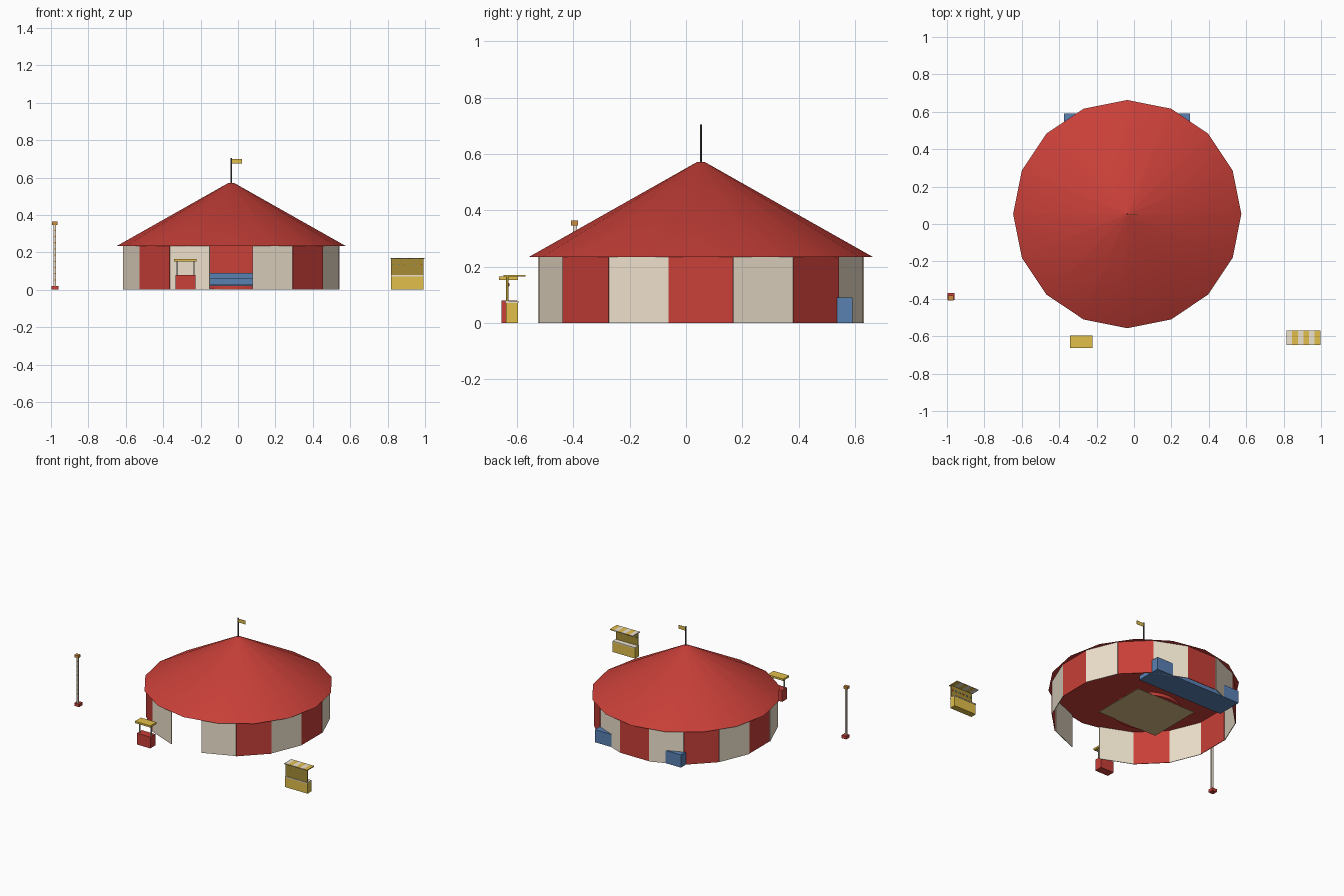
import bpy, bmesh, math
from mathutils import Vector

if "Cube" in bpy.data.objects:
    bpy.data.objects.remove(bpy.data.objects["Cube"])

CX, CY = -0.036, 0.053      # tent centre
mats = {}
COL = dict(red=(0.58, 0.05, 0.04), cream=(0.86, 0.76, 0.61), yellow=(0.76, 0.52, 0.07),
           blue=(0.1, 0.22, 0.45), dark=(0.07, 0.07, 0.08), sand=(0.68, 0.5, 0.23),
           olive=(0.38, 0.26, 0.035), orange=(0.6, 0.27, 0.05), green=(0.08, 0.32, 0.12),
           grey=(0.5, 0.48, 0.43))


def paint(ob, colour):
    if colour not in mats:
        mats[colour] = bpy.data.materials.new(colour)
        mats[colour].diffuse_color = (*COL[colour], 1)
    ob.data.materials.append(mats[colour])


def make(name, bm, colour):
    bmesh.ops.recalc_face_normals(bm, faces=bm.faces)
    me = bpy.data.meshes.new(name)
    bm.to_mesh(me)
    bm.free()
    ob = bpy.data.objects.new(name, me)
    bpy.context.collection.objects.link(ob)
    paint(ob, colour)
    return ob


def box(name, x, y, z, colour):
    """Box from (min, max) ranges."""
    bm = bmesh.new()
    bmesh.ops.create_cube(bm, size=1)
    for v in bm.verts:
        v.co = Vector([(r[0] + r[1]) / 2 + c * (r[1] - r[0]) for r, c in zip((x, y, z), v.co)])
    return make(name, bm, colour)


def cone(name, x, y, z, r1, r2, n, colour):
    bpy.ops.mesh.primitive_cone_add(vertices=n, radius1=r1, radius2=r2, depth=z[1] - z[0],
                                    location=(x, y, (z[0] + z[1]) / 2))
    ob = bpy.context.object
    ob.name = name
    paint(ob, colour)
    bpy.ops.object.shade_smooth_by_angle(angle=math.radians(30))
    return ob


# Tent walls: 16 panels in alternating colours, front one left open
R, STEP = 0.587, math.tau / 16
for k in range(16):
    if k == 12:
        continue
    bm = bmesh.new()
    pts = []
    for a, z in ((-0.5, 0), (0.5, 0), (0.5, 0.235), (-0.5, 0.235)):
        t = (k + a) * STEP
        pts.append(bm.verts.new((CX + R * math.cos(t), CY + R * math.sin(t), z)))
    bm.faces.new(pts)
    wall = make(f"wall_panel_{k}", bm, "cream" if k % 2 else "red")
    mod = wall.modifiers.new("thickness", 'SOLIDIFY')
    mod.thickness = 0.004

# Tent roof, mast and pennant
cone("tent_roof", CX, CY, (0.235, 0.571), 0.61, 0.015, 16, "red")
cone("flag_mast", CX, CY, (0.565, 0.705), 0.004, 0.004, 8, "dark")
box("flag", (CX, 0.022), (CY - 0.001, CY + 0.001), (0.674, 0.7), "yellow")

# Round stage on a sand mat
box("sand_mat", (-0.235, 0.235), (-0.07, 0.32), (0, 0.003), "sand")
cone("round_stage", 0, 0.125, (0.001, 0.024), 0.22, 0.22, 32, "red")

# Stepped seating at the back
for i in range(3):
    y = 0.411 + 0.06 * i
    box(f"seat_step_{i}", (-0.374, 0.3), (y, y + 0.06), (0, 0.03 * (i + 1)), "blue")

# Ticket booth
box("booth_base", (-0.333, -0.228), (-0.656, -0.6), (0, 0.08), "red")
for x in (-0.325, -0.236):
    box("booth_post", (x - 0.003, x + 0.003), (-0.637, -0.631), (0.08, 0.153), "grey")
box("booth_roof", (-0.343, -0.221), (-0.664, -0.597), (0.152, 0.165), "yellow")

# Prize stall, counter on the far side, backboard on the near side
box("stall_base", (0.817, 0.993), (-0.64, -0.597), (0, 0.071), "yellow")
box("stall_counter", (0.817, 0.993), (-0.643, -0.595), (0.071, 0.078), "cream")
box("stall_backboard", (0.819, 0.991), (-0.639, -0.631), (0.077, 0.166), "olive")
W = 0.18 / 6
for i in range(6):
    x = 0.816 + i * W
    box(f"stall_awning_{i}", (x, x + W), (-0.648, -0.57), (0.165, 0.171),
        "yellow" if i % 2 else "cream")
    # Prizes fixed to the backboard
    bpy.ops.mesh.primitive_uv_sphere_add(segments=10, ring_count=6, radius=0.007,
                                         location=(x + W / 2, -0.633, 0.135))
    bpy.context.object.name = f"prize_{i}"
    paint(bpy.context.object, ("green", "blue", "red")[i % 3])

# Strength tester tower
box("tester_base", (-0.998, -0.961), (-0.405, -0.368), (0, 0.021), "red")
box("tester_board", (-0.986, -0.973), (-0.401, -0.388), (0.021, 0.347), "cream")
for i in range(9):
    z = 0.05 + i * 0.033
    box(f"tester_mark_{i}", (-0.984, -0.975), (-0.403, -0.4), (z, z + 0.006), "orange")
box("tester_bell", (-0.994, -0.965), (-0.408, -0.383), (0.346, 0.364), "orange")

for m in bpy.data.materials:
    if m.users and not m.is_grease_pencil:
        m.use_nodes = True
        m.node_tree.nodes["Principled BSDF"].inputs["Base Color"].default_value = m.diffuse_color
